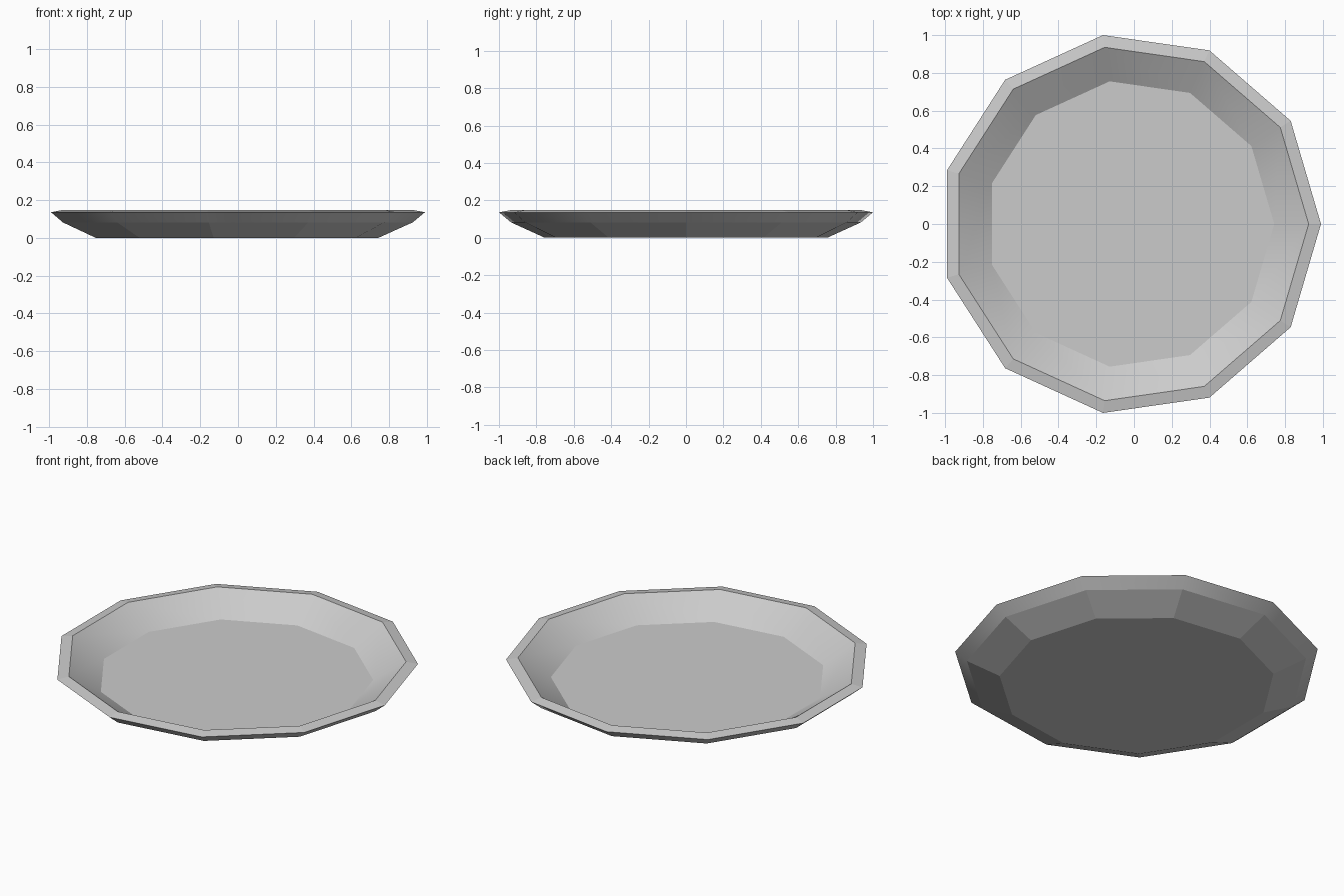
import bpy, bmesh, math

if "Cube" in bpy.data.objects:
    bpy.data.objects.remove(bpy.data.objects["Cube"])

SIDES = 11
CENTER_X = -0.0204   # an odd-sided ring is not symmetric about its own centre in x

# Profile (radius, height): inner floor edge, rim inside, rim outside, outer fold, foot
PROFILE = [(0.763, 0.034), (0.945, 0.148), (1.0103, 0.136), (0.945, 0.082), (0.763, 0.0)]
SMOOTH = [True, False, True, False]   # inner wall, rim, outer lip, outer wall

bm = bmesh.new()


def ring(radius, z):
    step = 2 * math.pi / SIDES
    return [bm.verts.new((CENTER_X + radius * math.cos(i * step),
                          radius * math.sin(i * step), z)) for i in range(SIDES)]


rings = [ring(r, z) for r, z in PROFILE]

# Walls and rim
for a, b, smooth in zip(rings, rings[1:], SMOOTH):
    for i in range(SIDES):
        j = (i + 1) % SIDES
        bm.faces.new((a[i], a[j], b[j], b[i])).smooth = smooth

# Inner floor and underside
bm.faces.new(rings[0])
bm.faces.new(rings[-1][::-1])
bmesh.ops.recalc_face_normals(bm, faces=bm.faces[:])

# Keep the creases between bands crisp
for e in bm.edges:
    if e.calc_face_angle(0) > math.radians(30):
        e.smooth = False

mesh = bpy.data.meshes.new("plate")
bm.to_mesh(mesh)
bm.free()
plate = bpy.data.objects.new("plate", mesh)
bpy.context.collection.objects.link(plate)
